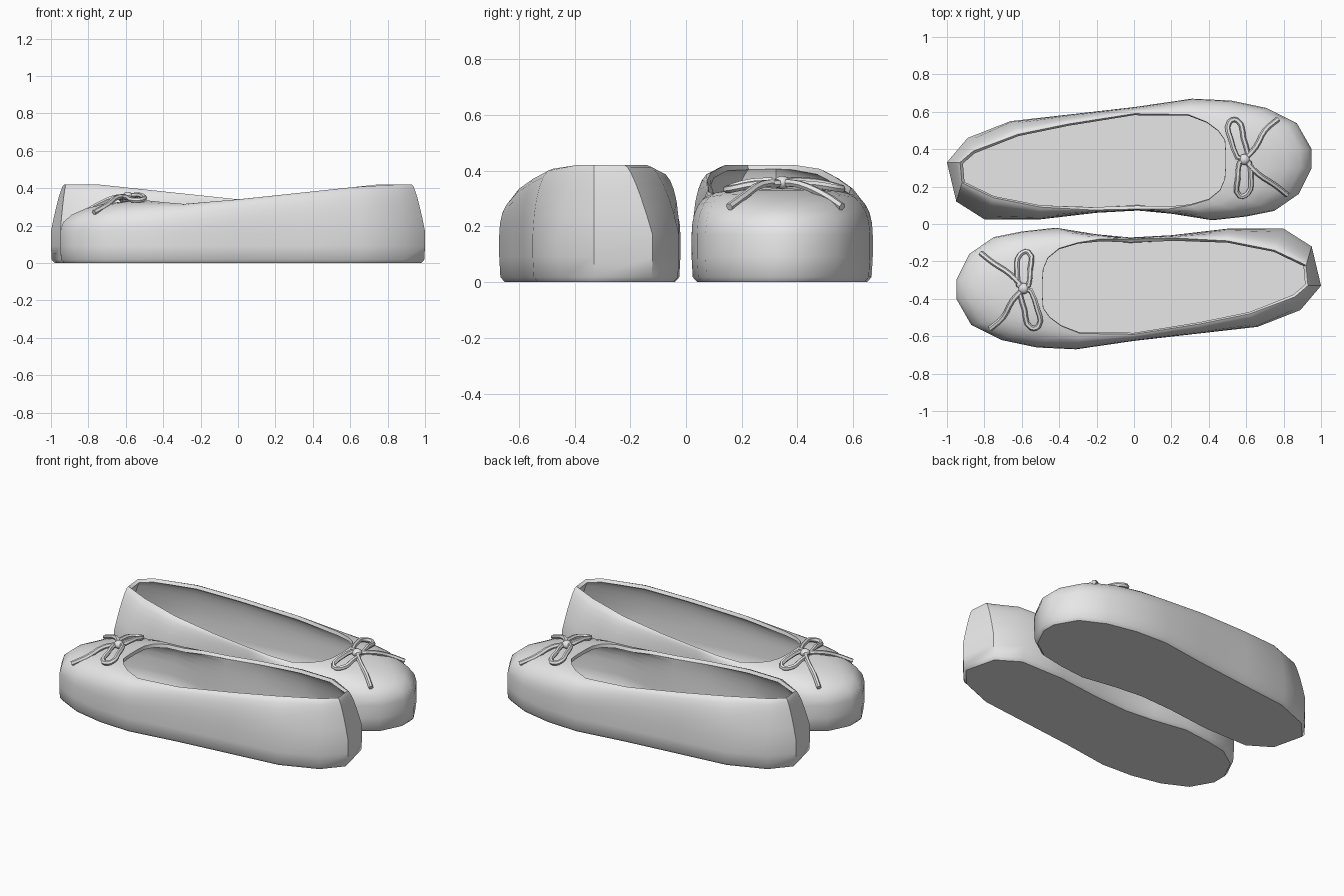
import bpy
import bmesh
import math
from mathutils import Vector, Matrix

cube = bpy.data.objects.get("Cube")
if cube:
    bpy.data.objects.remove(cube, do_unlink=True)

grey = bpy.data.materials.new("light_grey_leather")
grey.use_nodes = True
grey.diffuse_color = (0.8, 0.8, 0.8, 1)
grey.node_tree.nodes["Principled BSDF"].inputs["Base Color"].default_value = (0.8, 0.8, 0.8, 1)

# Widest outline and opening edge, paired point by point from the heel round the toe
OUTLINE = [(-1, .33), (-.95, .12), (-.8, .025), (-.5, .025), (-.2, .06), (.02, .072),
           (.2, .055), (.42, .02), (.6, .04), (.75, .07), (.88, .16), (.95, .3),
           (.95, .4), (.87, .54), (.71, .62), (.52, .66), (.31, .67), (0, .625),
           (-.35, .585), (-.66, .55), (-.89, .46)]
OPENING = [(-.93, .33), (-.92, .22), (-.75, .14), (-.5, .09), (-.22, .075), (.02, .08),
           (.18, .08), (.3, .1), (.4, .13), (.46, .18), (.485, .24), (.49, .31),
           (.49, .38), (.485, .45), (.45, .5), (.39, .545), (.29, .585), (0, .59),
           (-.35, .535), (-.62, .48), (-.86, .39)]
TOPLINE = [(-.75, .42), (0, .34), (.3, .315), (.49, .335)]
SHOULDER = .17
CENTRE = Vector((0, .335))


def top_height(x):
    """Height of the opening edge along the shoe."""
    if x <= TOPLINE[0][0]:
        return TOPLINE[0][1]
    for (xa, za), (xb, zb) in zip(TOPLINE, TOPLINE[1:]):
        if x <= xb:
            return za + (zb - za) * (x - xa) / (xb - xa)
    return TOPLINE[-1][1]


def inset_ring(amount, z):
    """Outline pulled inward along its own normals."""
    ring = []
    n = len(OUTLINE)
    for i in range(n):
        along = Vector(OUTLINE[(i + 1) % n]) - Vector(OUTLINE[i - 1])
        inward = Vector((-along.y, along.x)).normalized()
        p = Vector(OUTLINE[i]) + inward * amount
        ring.append((p.x, p.y, z))
    return ring


def upper_ring(t):
    """Ring on the rounded upper; t runs from shoulder to opening."""
    angle = t * math.pi / 2
    rise = math.sin(angle) ** .9
    ring = []
    for o, e in zip(OUTLINE, OPENING):
        heel = min(max((-o[0] - .6) / .3, 0), 1)
        curve = 1 - math.cos(angle)
        pull = curve + (rise - curve) * heel * .7
        p = Vector(o).lerp(Vector(e), pull)
        ring.append((p.x, p.y, SHOULDER + (top_height(e[0]) - SHOULDER) * rise))
    return ring


def finish(obj, name, turn, angle):
    obj.name = name
    obj.data.materials.clear()
    obj.data.materials.append(grey)
    obj.data.transform(turn)
    bpy.ops.object.select_all(action='DESELECT')
    obj.select_set(True)
    bpy.context.view_layer.objects.active = obj
    bpy.ops.object.shade_smooth_by_angle(angle=math.radians(angle))


def make_shoe(name, turn):
    rings = [inset_ring(.02, 0), inset_ring(.004, .018), inset_ring(0, .09)]
    rings += [upper_ring(k / 6) for k in range(7)]
    bm = bmesh.new()
    loops = [[bm.verts.new(p) for p in ring] for ring in rings]
    n = len(OUTLINE)
    for low, high in zip(loops, loops[1:]):
        for i in range(n):
            j = (i + 1) % n
            bm.faces.new((low[i], low[j], high[j], high[i]))
    bm.faces.new(loops[0][::-1])
    mesh = bpy.data.meshes.new(name)
    bm.to_mesh(mesh)
    bm.free()
    obj = bpy.data.objects.new(name, mesh)
    bpy.context.collection.objects.link(obj)
    bpy.ops.object.select_all(action='DESELECT')
    obj.select_set(True)
    bpy.context.view_layer.objects.active = obj
    # Leather thickness, giving the lip, lining and insole
    wall = obj.modifiers.new("thickness", 'SOLIDIFY')
    wall.thickness = .022
    wall.offset = -1
    bpy.ops.object.modifier_apply(modifier=wall.name)
    finish(obj, name, turn, 42)


def make_cord(name, points, closed, turn):
    curve = bpy.data.curves.new(name, 'CURVE')
    curve.dimensions = '3D'
    curve.bevel_depth = .014
    curve.bevel_resolution = 1
    curve.resolution_u = 3
    curve.use_fill_caps = True
    spline = curve.splines.new('BEZIER')
    spline.bezier_points.add(len(points) - 1)
    for bp, p in zip(spline.bezier_points, points):
        bp.co = p
        bp.handle_left_type = bp.handle_right_type = 'AUTO'
    spline.use_cyclic_u = closed
    obj = bpy.data.objects.new(name, curve)
    bpy.context.collection.objects.link(obj)
    bpy.ops.object.select_all(action='DESELECT')
    obj.select_set(True)
    bpy.context.view_layer.objects.active = obj
    bpy.ops.object.convert(target='MESH')
    finish(bpy.context.view_layer.objects.active, name, turn, 50)


KNOT = (.59, .345, .357)
LOOPS = {
    "outer_bow_loop": [KNOT, (.515, .46, .36), (.51, .545, .34), (.55, .555, .335), (.585, .46, .35)],
    "inner_bow_loop": [KNOT, (.625, .24, .35), (.61, .165, .335), (.565, .15, .335), (.555, .24, .36)],
}
TAILS = {
    "outer_bow_tail": [KNOT, (.65, .41, .35), (.7, .5, .31), (.77, .56, .27)],
    "inner_bow_tail": [KNOT, (.66, .27, .35), (.75, .21, .31), (.82, .155, .27)],
}

# The pair lies head to toe, the second shoe a half turn of the first
for side, degrees in (("back", 0), ("front", 180)):
    turn = Matrix.Rotation(math.radians(degrees), 4, 'Z')
    make_shoe(side + "_shoe", turn)
    for part, points in LOOPS.items():
        make_cord(f"{side}_{part}", points, True, turn)
    for part, points in TAILS.items():
        make_cord(f"{side}_{part}", points, False, turn)
    bpy.ops.mesh.primitive_uv_sphere_add(segments=10, ring_count=6, radius=.03)
    knot = bpy.context.object
    knot.data.transform(Matrix.Translation(KNOT) @ Matrix.Diagonal((1, 1, .8, 1)))
    finish(knot, side + "_bow_knot", turn, 60)
